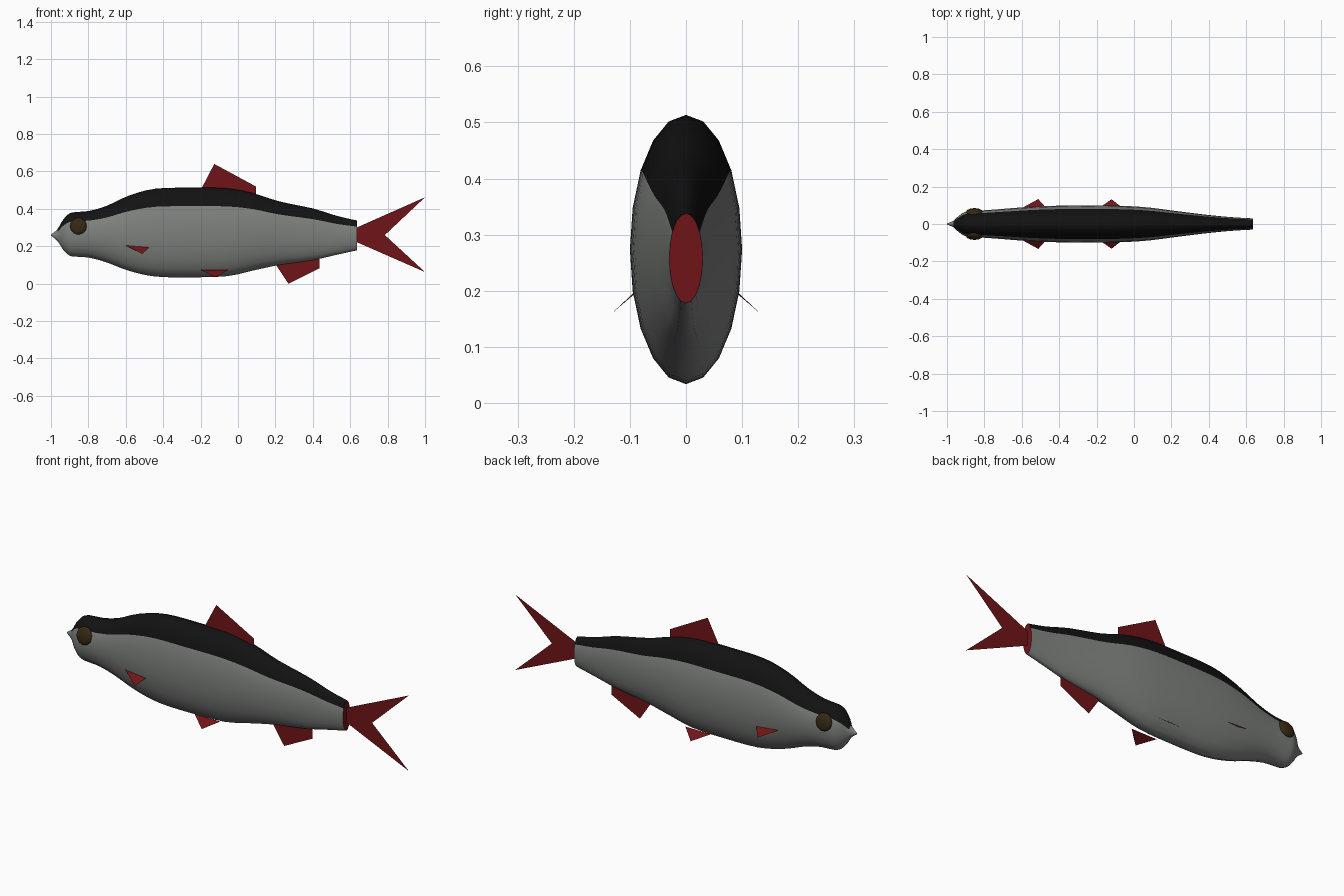
import bpy, bmesh, math
from mathutils import Matrix, Vector

if "Cube" in bpy.data.objects:
    bpy.data.objects.remove(bpy.data.objects["Cube"])


def material(name, rgb):
    m = bpy.data.materials.new(name)
    m.diffuse_color = (*rgb, 1)
    m.use_nodes = True
    m.node_tree.nodes["Principled BSDF"].inputs["Base Color"].default_value = m.diffuse_color
    return m


SILVER = material("silver grey", (0.21, 0.22, 0.21))
BLACK = material("back black", (0.006, 0.006, 0.006))
RED = material("fin red", (0.16, 0.007, 0.009))
BROWN = material("eye brown", (0.034, 0.021, 0.007))


def finish(name, bm, mats, smooth=False):
    me = bpy.data.meshes.new(name)
    bm.to_mesh(me)
    bm.free()
    for m in mats:
        me.materials.append(m)
    ob = bpy.data.objects.new(name, me)
    bpy.context.collection.objects.link(ob)
    if smooth:
        bpy.ops.object.select_all(action='DESELECT')
        ob.select_set(True)
        bpy.context.view_layer.objects.active = ob
        bpy.ops.object.shade_smooth_by_angle(angle=math.radians(50))
    return ob


def plate(name, points):
    bm = bmesh.new()
    f = bm.faces.new([bm.verts.new(p) for p in points])
    bmesh.ops.triangulate(bm, faces=[f])
    return finish(name, bm, [RED])


# Body stations: x, bottom z, top z, half width
STATIONS = [
    (-1.0, 0.257, 0.263, 0.003), (-0.965, 0.228, 0.292, 0.018),
    (-0.935, 0.182, 0.342, 0.045), (-0.9, 0.150, 0.376, 0.066),
    (-0.86, 0.144, 0.383, 0.070), (-0.79, 0.138, 0.390, 0.074),
    (-0.70, 0.113, 0.417, 0.081), (-0.58, 0.068, 0.472, 0.090),
    (-0.44, 0.038, 0.508, 0.097), (-0.25, 0.034, 0.513, 0.100),
    (-0.06, 0.040, 0.510, 0.097), (0.08, 0.070, 0.484, 0.088),
    (0.22, 0.100, 0.440, 0.070), (0.40, 0.126, 0.402, 0.048),
    (0.53, 0.155, 0.362, 0.036), (0.635, 0.178, 0.338, 0.030),
]
SIDES, STEPS = 20, 3


def smooth_rings():
    pts = [Vector(s) for s in STATIONS]
    ext = [pts[0]] + pts + [pts[-1]]
    rings = []
    for i in range(len(pts) - 1):
        a, b, c, d = ext[i:i + 4]
        for k in range(STEPS):
            t = k / STEPS
            rings.append(0.5 * (2 * b + (c - a) * t + (2 * a - 5 * b + 4 * c - d) * t ** 2
                                + (3 * b - a - 3 * c + d) * t ** 3))
    return rings + [pts[-1]]


# Body: elliptical rings, black upper band, red tail stump
bm = bmesh.new()
loops = []
for x, low, high, w in smooth_rings():
    loops.append([bm.verts.new((x, w * math.cos(a), (low + high) / 2 + (high - low) / 2 * math.sin(a)))
                  for a in (2 * math.pi * k / SIDES for k in range(SIDES))])
for r, s in zip(loops, loops[1:]):
    for k in range(SIDES):
        n = (k + 1) % SIDES
        f = bm.faces.new((r[k], r[n], s[n], s[k]))
        f.material_index = int(2 <= k < 8 and r[0].co.x > -0.97)
bm.faces.new(loops[0])
bm.faces.new(loops[-1]).material_index = 2
bmesh.ops.recalc_face_normals(bm, faces=bm.faces)
finish("body", bm, [SILVER, BLACK, RED], smooth=True)

# Fins on the centre plane
plate("dorsal_fin", [(x, 0, z) for x, z in
      [(-0.21, 0.48), (-0.127, 0.64), (0.095, 0.52), (0.095, 0.46)]])
plate("anal_fin", [(x, 0, z) for x, z in
      [(0.19, 0.12), (0.27, 0.0), (0.437, 0.083), (0.437, 0.14)]])
plate("tail_fin_upper", [(0.635, 0, 0.30), (1.0, 0, 0.462), (0.785, 0, 0.26), (0.635, 0, 0.26)])
plate("tail_fin_lower", [(0.635, 0, 0.26), (0.785, 0, 0.26), (1.0, 0, 0.062), (0.635, 0, 0.222)])

# Paired fins and eyes
for side, s in (("left", 1), ("right", -1)):
    plate("pectoral_fin_" + side,
          [(-0.60, s * 0.085, 0.204), (-0.475, s * 0.092, 0.194), (-0.512, s * 0.133, 0.159)])
    plate("pelvic_fin_" + side,
          [(-0.20, s * 0.077, 0.073), (-0.05, s * 0.077, 0.073), (-0.12, s * 0.132, 0.035)])
    bm = bmesh.new()
    place = (Matrix.Translation((-0.853, s * 0.064, 0.307)) @ Matrix.Rotation(s * 0.25, 4, 'X')
             @ Matrix.Diagonal((0.045, 0.018, 0.045, 1)))
    bmesh.ops.create_uvsphere(bm, u_segments=20, v_segments=12, radius=1, matrix=place)
    finish("eye_" + side, bm, [BROWN], smooth=True)
